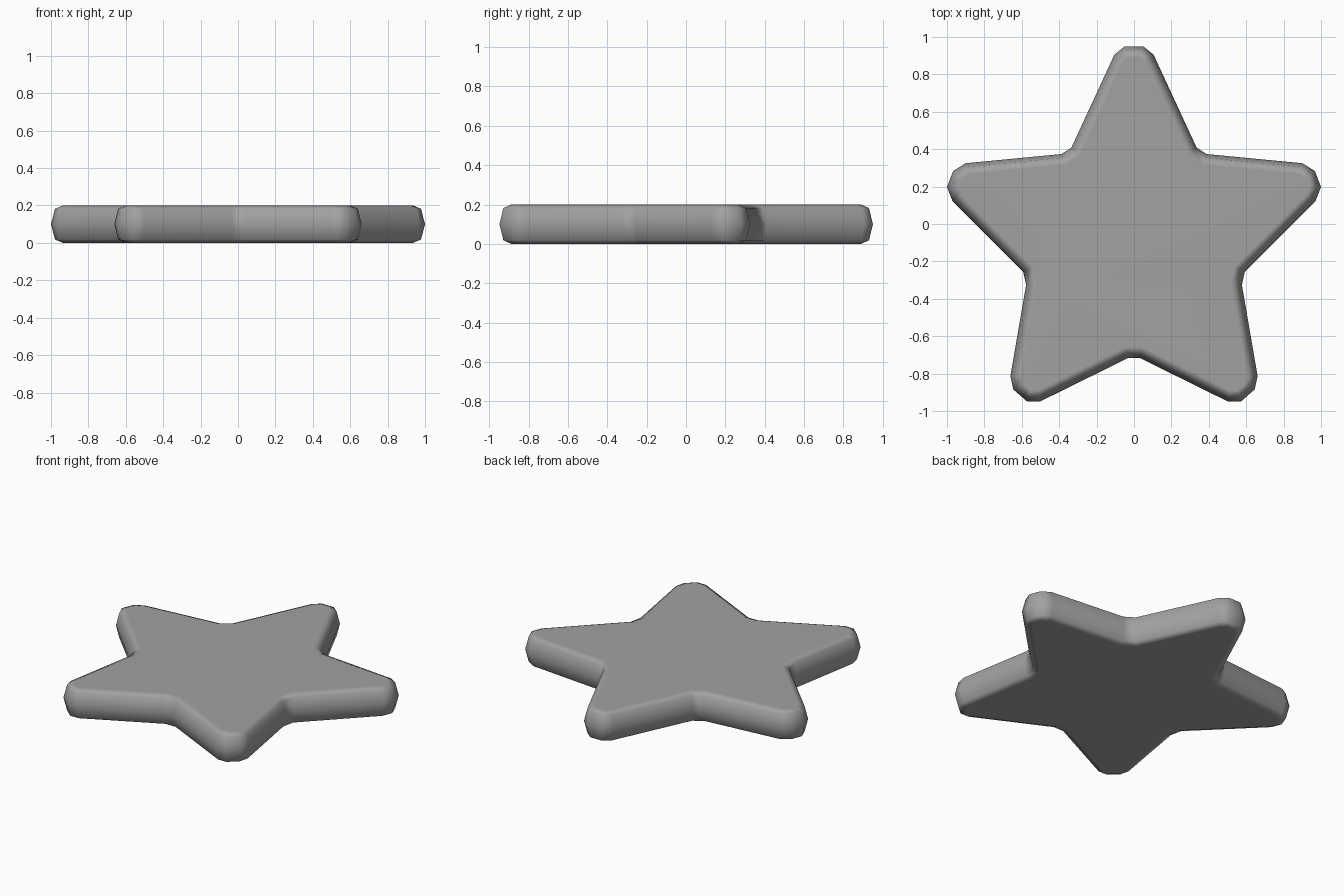
import bpy
import bmesh
from mathutils import Vector

cube = bpy.data.objects.get("Cube")
if cube:
    bpy.data.objects.remove(cube, do_unlink=True)

# Right half of the star outline, from the top tip down to the bottom notch
HALF = [(0.05, 0.95), (0.105, 0.905), (0.335, 0.408), (0.388, 0.374),
        (0.90, 0.325), (0.967, 0.283), (1.0, 0.198), (0.97, 0.122),
        (0.592, -0.257), (0.577, -0.326), (0.661, -0.813), (0.645, -0.885),
        (0.573, -0.948), (0.50, -0.948), (0.032, -0.717)]
OUTLINE = [Vector(p) for p in HALF + [(-x, y) for x, y in reversed(HALF)]]

# Rounded edge as (inset, height) pairs
RIM = [(0.06, 0.0), (0.02, 0.018), (0.0, 0.1), (0.02, 0.182), (0.06, 0.2)]


def inset(points, distance):
    """Move a clockwise outline inwards by a constant distance."""
    result = []
    for i, p in enumerate(points):
        a = (p - points[i - 1]).normalized()
        b = (points[(i + 1) % len(points)] - p).normalized()
        na, nb = Vector((a.y, -a.x)), Vector((b.y, -b.x))
        result.append(p + (na + nb) * distance / (1 + na.dot(nb)))
    return result


# Star body: stacked outline rings, closed by a flat face on each side
bm = bmesh.new()
rings = [[bm.verts.new((p.x, p.y, z)) for p in inset(OUTLINE, d)] for d, z in RIM]
count = len(OUTLINE)
for low, high in zip(rings, rings[1:]):
    for i in range(count):
        j = (i + 1) % count
        bm.faces.new((low[i], high[i], high[j], low[j]))
bm.faces.new(rings[0])
bm.faces.new(rings[-1])
bmesh.ops.recalc_face_normals(bm, faces=bm.faces)
for face in bm.faces:
    face.smooth = True
mesh = bpy.data.meshes.new("star")
bm.to_mesh(mesh)
bm.free()
star = bpy.data.objects.new("star", mesh)
bpy.context.collection.objects.link(star)

# Keep the large faces flat while the rim stays smooth
star.modifiers.new("flat_faces", "WEIGHTED_NORMAL")

# Plain grey
grey = bpy.data.materials.new("grey")
grey.use_nodes = True
colour = (0.36, 0.36, 0.36, 1.0)
grey.diffuse_color = colour
grey.node_tree.nodes["Principled BSDF"].inputs["Base Color"].default_value = colour
mesh.materials.append(grey)
